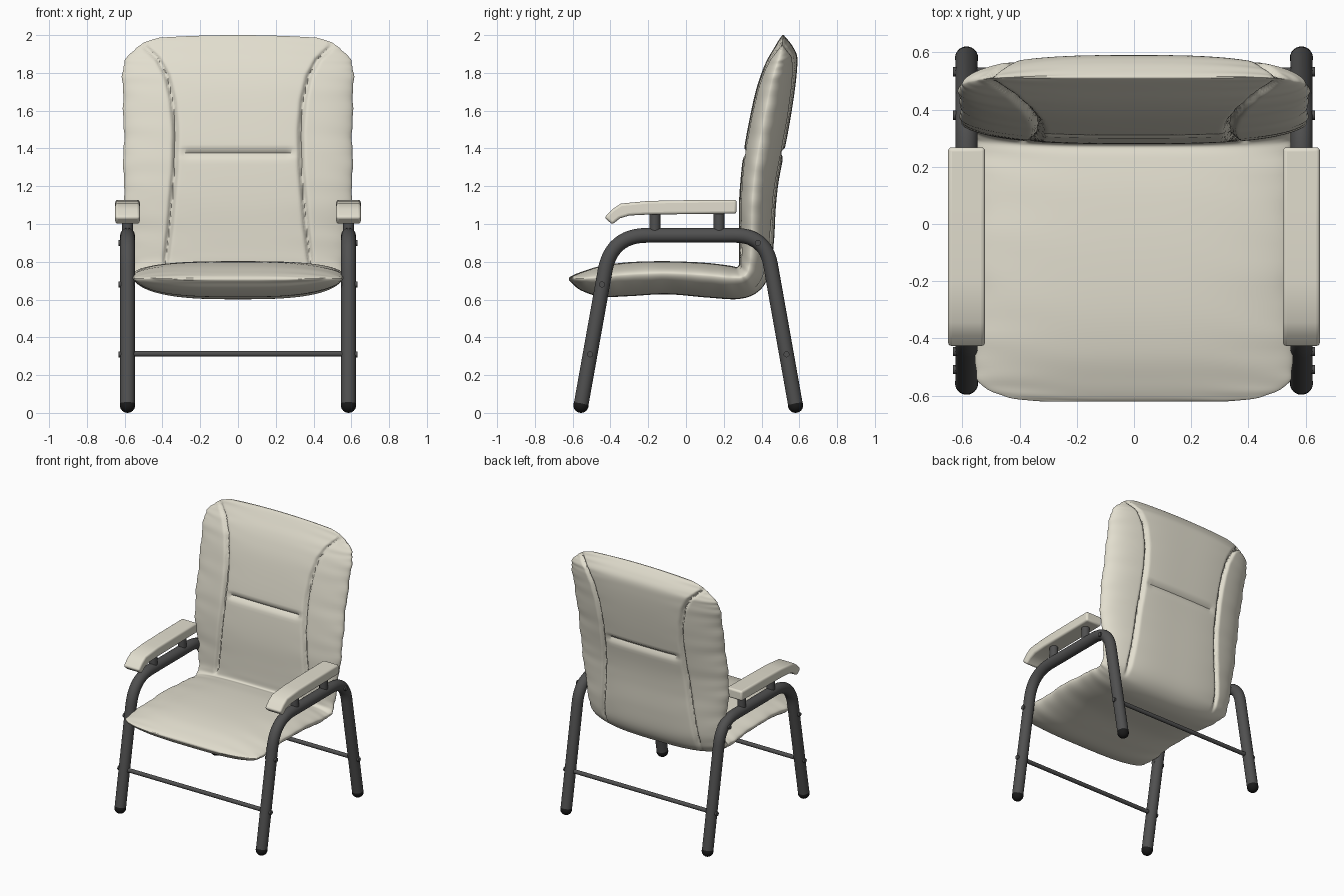
import bpy, bmesh, math
from mathutils import Vector

if "Cube" in bpy.data.objects:
    bpy.data.objects.remove(bpy.data.objects["Cube"])


def material(name, rgb):
    m = bpy.data.materials.new(name)
    m.diffuse_color = (*rgb, 1)
    m.use_nodes = True
    m.node_tree.nodes["Principled BSDF"].inputs["Base Color"].default_value = m.diffuse_color
    return m


CREAM = material("cream_leather", (0.76, 0.73, 0.62))
METAL = material("dark_metal", (0.08, 0.08, 0.08))
RUBBER = material("black_rubber", (0.01, 0.01, 0.01))


def finish(bm, name, mat, angle=40):
    bmesh.ops.recalc_face_normals(bm, faces=bm.faces[:])
    me = bpy.data.meshes.new(name)
    bm.to_mesh(me)
    bm.free()
    ob = bpy.data.objects.new(name, me)
    bpy.context.collection.objects.link(ob)
    me.materials.append(mat)
    bpy.ops.object.select_all(action='DESELECT')
    ob.select_set(True)
    bpy.context.view_layer.objects.active = ob
    bpy.ops.object.shade_smooth_by_angle(angle=math.radians(angle))
    return ob


def tube(name, pts, r, mat, sides=24):
    """Sweep a circle along a path of points."""
    pts = [Vector(p) for p in pts]
    bm = bmesh.new()
    rings = []
    for i, p in enumerate(pts):
        t = (pts[min(i + 1, len(pts) - 1)] - pts[max(i - 1, 0)]).normalized()
        a = Vector((1, 0, 0)) if abs(t.x) < 0.9 else Vector((0, 1, 0))
        b = t.cross(a).normalized()
        rings.append([bm.verts.new(p + r * (a * math.cos(k * math.tau / sides) + b * math.sin(k * math.tau / sides)))
                      for k in range(sides)])
    for q, s in zip(rings, rings[1:]):
        for k in range(sides):
            j = (k + 1) % sides
            bm.faces.new((q[k], q[j], s[j], s[k]))
    bm.faces.new(rings[0])
    bm.faces.new(rings[-1])
    return finish(bm, name, mat)


def fillet(a, corner, b, d, n=12):
    """Rounded corner of a path, starting d away from the corner."""
    p, q = corner + (a - corner).normalized() * d, corner + (b - corner).normalized() * d
    return [p * (1 - t) ** 2 + corner * 2 * t * (1 - t) + q * t * t for t in [i / n for i in range(n + 1)]]


def lerp_table(table, x):
    for (x0, y0), (x1, y1) in zip(table, table[1:]):
        if x <= x1:
            t = max(0, (x - x0) / (x1 - x0))
            return y0 + (y1 - y0) * t
    return table[-1][1]


# Cushion stations: upper/front y, z, lower/rear y, z, half width
STATIONS = [
    (-.62, .714, -.62, .702, .32), (-.603, .727, -.605, .688, .45), (-.55, .748, -.555, .648, .54),
    (-.45, .778, -.45, .615, .558), (-.3, .798, -.3, .618, .55), (-.1, .803, -.1, .628, .55),
    (.1, .795, .12, .61, .55), (.23, .78, .28, .603, .55), (.275, .775, .38, .64, .555),
    (.28, .83, .44, .73, .56), (.28, .95, .465, .9, .575), (.28, 1.1, .475, 1.08, .597),
    (.29, 1.25, .49, 1.22, .606), (.308, 1.4, .52, 1.38, .605), (.335, 1.55, .55, 1.54, .605),
    (.368, 1.7, .575, 1.7, .61), (.4, 1.8, .588, 1.82, .61), (.43, 1.87, .588, 1.89, .597),
    (.465, 1.93, .565, 1.94, .555), (.495, 1.98, .535, 1.98, .49), (.51, 2.0, .517, 2.0, .42)]
SEAM = [(.75, .39), (1.0, .36), (1.3, .335), (1.5, .332), (1.65, .345), (1.78, .375), (1.88, .425), (1.96, .5)]


def station(s):
    i = min(int(s), len(STATIONS) - 2)
    t = s - i
    p = [STATIONS[max(0, min(len(STATIONS) - 1, i + k))] for k in (-1, 0, 1, 2)]
    return [0.5 * (2 * b + (c - a) * t + (2 * a - 5 * b + 4 * c - d) * t * t + (3 * b - a - 3 * c + d) * t ** 3)
            for a, b, c, d in zip(*p)]


def cushion():
    bm = bmesh.new()
    rings, NU, SUB = [], 160, 7
    for k in range((len(STATIONS) - 1) * SUB + 1):
        s = k / SUB
        fy, fz, by, bz, w = station(s)
        w += .003 * math.sin(s * 4.1) + .002 * math.sin(s * 9.7)
        f, b = Vector((0, fy, fz)), Vector((0, by, bz))
        e = f.lerp(b, 0.37)
        on_back = max(0, min(1, s - 8))
        ring = []
        for j in range(2 * NU):
            front = j < NU
            v = -1 + 2 * j / NU if front else 3 - 2 * j / NU
            u = math.sin(v * math.pi / 2)
            x, full = u * w, (f if front else b) - e
            puff = max(0, 1 - abs(u) ** 3) ** 0.55
            # stitched seams, cross crease and edge wrinkles
            z = (e + full * puff).z
            groove = .026 * math.exp(-((abs(x) - lerp_table(SEAM, z)) / .013) ** 2) * on_back
            if on_back:
                fade = max(0, min(1, (.32 - abs(x)) / .06))
                groove += .024 * fade * math.exp(-((z - 1.375) / .014) ** 2)
            groove += .003 * math.sin(s * 6 + 3 * u) * abs(u) ** 4 * (1 - u * u) * 2
            L = max(full.length, 1e-4)
            p = e + full * max(0, puff - min(groove / L, .35) * min(1, puff * 2))
            p.x = x
            p.z -= .02 * (x / .5) ** 2 * max(0, (p.z - 1.8) / .2)
            ring.append(bm.verts.new(p))
        rings.append(ring)
    n = 2 * NU
    for q, r in zip(rings, rings[1:]):
        for j in range(n):
            bm.faces.new((q[j], q[(j + 1) % n], r[(j + 1) % n], r[j]))
    # close the two ends with strips
    for r in (rings[0], rings[-1]):
        for j in range(NU):
            quad = [r[j], r[j + 1], r[(n - j - 1) % n], r[(n - j) % n]]
            bm.faces.new(list(dict.fromkeys(quad)))
    return finish(bm, "seat_and_back_cushion", CREAM, 60)


cushion()

# Armrest side outline (y, z)
ARM = [(.268, 1.055), (.268, 1.128), (.0, 1.126), (-.2, 1.122), (-.345, 1.108), (-.39, 1.078), (-.432, 1.035),
       (-.39, .997), (-.35, 1.03), (-.3, 1.045), (-.2, 1.05)]

for side, label in ((-1, "left"), (1, "right")):
    X = .585 * side
    # bent leg tube
    a, c1, c2, d = (Vector((X, y, z)) for y, z in ((-.556, .04), (-.395, .94), (.42, .94), (.58, .04)))
    tube(label + "_leg_frame", [a] + fillet(a, c1, c2, .19) + fillet(c1, c2, d, .16) + [d], .039, METAL)
    # rubber feet
    for foot, up, end in ((a, c1, "front"), (d, c2, "rear")):
        bm = bmesh.new()
        bmesh.ops.create_uvsphere(bm, u_segments=24, v_segments=12, radius=.0405)
        for v in bm.verts:
            v.co += foot + Vector((0, 0, .0005))
        finish(bm, f"{label}_{end}_foot", RUBBER)
    # armrest pad
    bm = bmesh.new()
    face = bm.faces.new([bm.verts.new((X - .065, y, z)) for y, z in ARM])
    ext = bmesh.ops.extrude_face_region(bm, geom=[face])
    for v in ext["geom"]:
        if isinstance(v, bmesh.types.BMVert):
            v.co.x += .13
    pad = finish(bm, label + "_armrest", CREAM, 45)
    bev = pad.modifiers.new("soft_edges", 'BEVEL')
    bev.width, bev.segments, bev.limit_method, bev.angle_limit = .014, 4, 'ANGLE', math.radians(50)
    # armrest posts
    for i, y in enumerate((-.165, .175)):
        tube(f"{label}_armrest_post_{i + 1}", [(X, y, .96), (X, y, 1.065)], .029, METAL)
    # bolts
    for i, (y, z) in enumerate(((-.508, .31), (.532, .31), (-.445, .68), (.38, .9))):
        tube(f"{label}_bolt_{i + 1}", [(X - .04 * side, y, z), (X + .048 * side, y, z)], .016, METAL, 12)

# cross bars between the legs
for name, y in (("front_crossbar", -.508), ("rear_crossbar", .532)):
    tube(name, [(-.57, y, .313), (.57, y, .313)], .015, METAL, 16)
